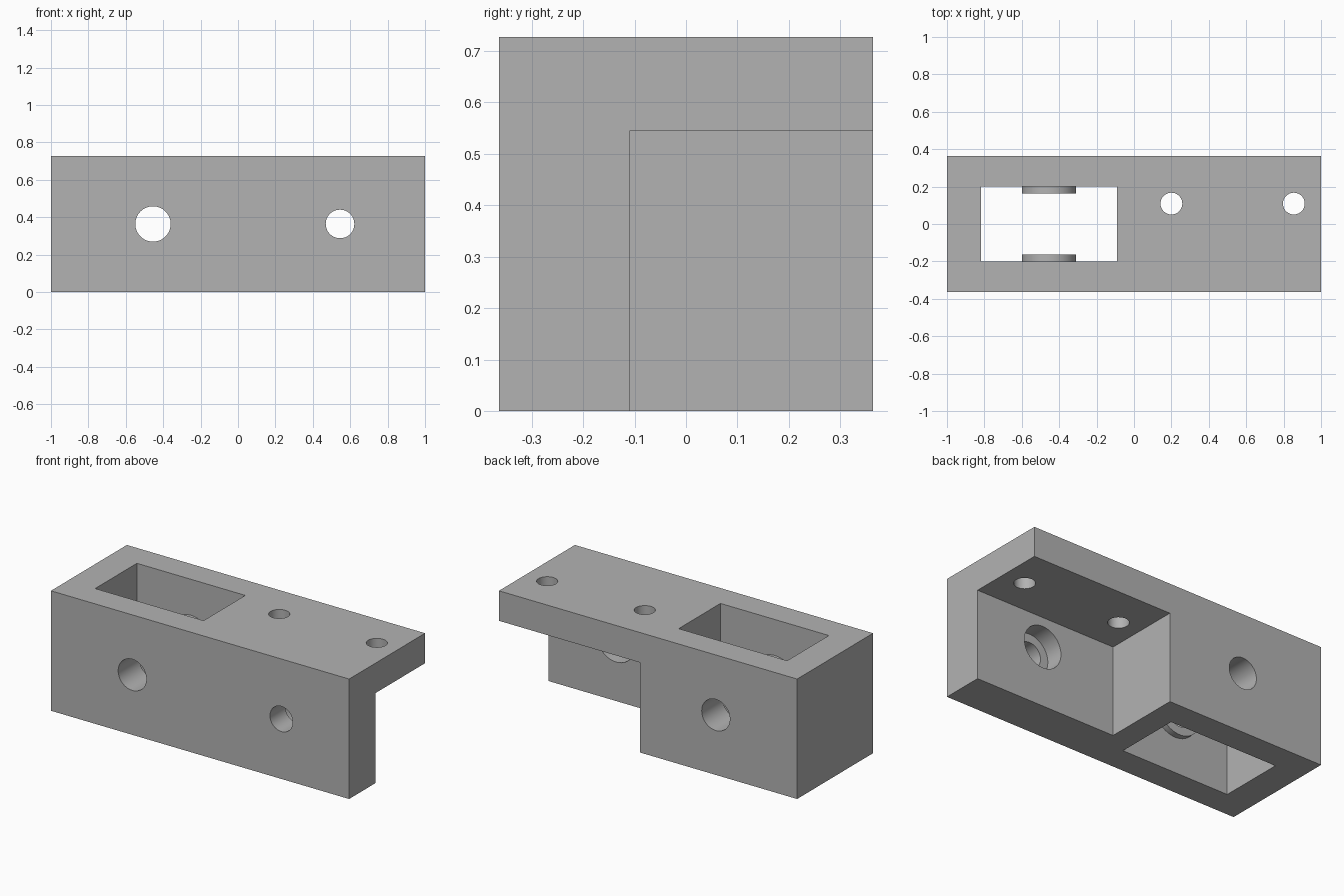
import bpy
import math

if "Cube" in bpy.data.objects:
    bpy.data.objects.remove(bpy.data.objects["Cube"], do_unlink=True)

MM = 2 / 55                      # part is 55 x 20 x 20 design units
HALF, TOP = 10 * MM, 20 * MM

grey = bpy.data.materials.new("plain grey")
grey.use_nodes = True
COLOUR = (0.45, 0.45, 0.45, 1)
grey.diffuse_color = COLOUR
grey.node_tree.nodes["Principled BSDF"].inputs["Base Color"].default_value = COLOUR


def box(name, x, y, z):
    """Box spanning the given (low, high) ranges."""
    spans = (x, y, z)
    bpy.ops.mesh.primitive_cube_add(size=1, location=[(a + b) / 2 for a, b in spans])
    ob = bpy.context.object
    ob.name = name
    ob.scale = [b - a for a, b in spans]
    bpy.ops.object.transform_apply(location=True, rotation=True, scale=True)
    ob.data.materials.append(grey)
    return ob


def rod(name, radius, centre, length, along_y=True):
    """Cylinder along y, or along z."""
    tilt = math.pi / 2 if along_y else 0
    bpy.ops.mesh.primitive_cylinder_add(vertices=64, radius=radius, depth=length,
                                        location=centre, rotation=(tilt, 0, 0))
    ob = bpy.context.object
    ob.name = name
    bpy.ops.object.transform_apply(location=True, rotation=True, scale=True)
    ob.data.materials.append(grey)
    return ob


def combine(target, tool, operation="DIFFERENCE"):
    """Apply a boolean and discard the tool."""
    tool.hide_render = True
    mod = target.modifiers.new(tool.name, "BOOLEAN")
    mod.operation = operation
    mod.solver = "EXACT"
    mod.object = tool
    bpy.context.view_layer.objects.active = target
    bpy.ops.object.modifier_apply(modifier=mod.name)
    bpy.data.objects.remove(tool, do_unlink=True)


# Main block with the rear corner recess under the top plate
bracket = box("bracket_body", (-1, 1), (-HALF, HALF), (0, TOP))
inner = -HALF + 7 * MM           # inner face of the front wall
combine(bracket, box("recess", (1.5 * MM, 1.2), (inner, 1), (-0.2, 15 * MM)))

# Rectangular pocket through the solid half
wall = 5.5 * MM
combine(bracket, box("pocket", (-22.5 * MM, -2.5 * MM), (-wall, wall), (-0.2, 1)))

# Round bosses facing each other in the pocket, and the axle hole through them
axle_x, mid_z = -12.5 * MM, TOP / 2
for side in (-1, 1):
    boss = rod("boss", 4 * MM, (axle_x, side * (wall + MM / 2), mid_z), 3 * MM)
    combine(bracket, boss, "UNION")
combine(bracket, rod("axle_hole", 2.6 * MM, (axle_x, 0, mid_z), 2))

# Counterbored hole in the front wall
bolt_x = 15 * MM
combine(bracket, rod("bolt_hole", 2.1 * MM, (bolt_x, -HALF, mid_z), 0.8))
combine(bracket, rod("counterbore", 3.5 * MM, (bolt_x, inner, mid_z), 6 * MM))

# Two screw holes through the top plate
for x in (5.5 * MM, 23.5 * MM):
    combine(bracket, rod("screw_hole", 1.6 * MM, (x, 3 * MM, TOP), 0.6, along_y=False))

# Smooth the round walls and keep the edges sharp
bpy.ops.object.select_all(action="DESELECT")
bracket.select_set(True)
bpy.context.view_layer.objects.active = bracket
bpy.ops.object.shade_smooth_by_angle(angle=math.radians(30))
